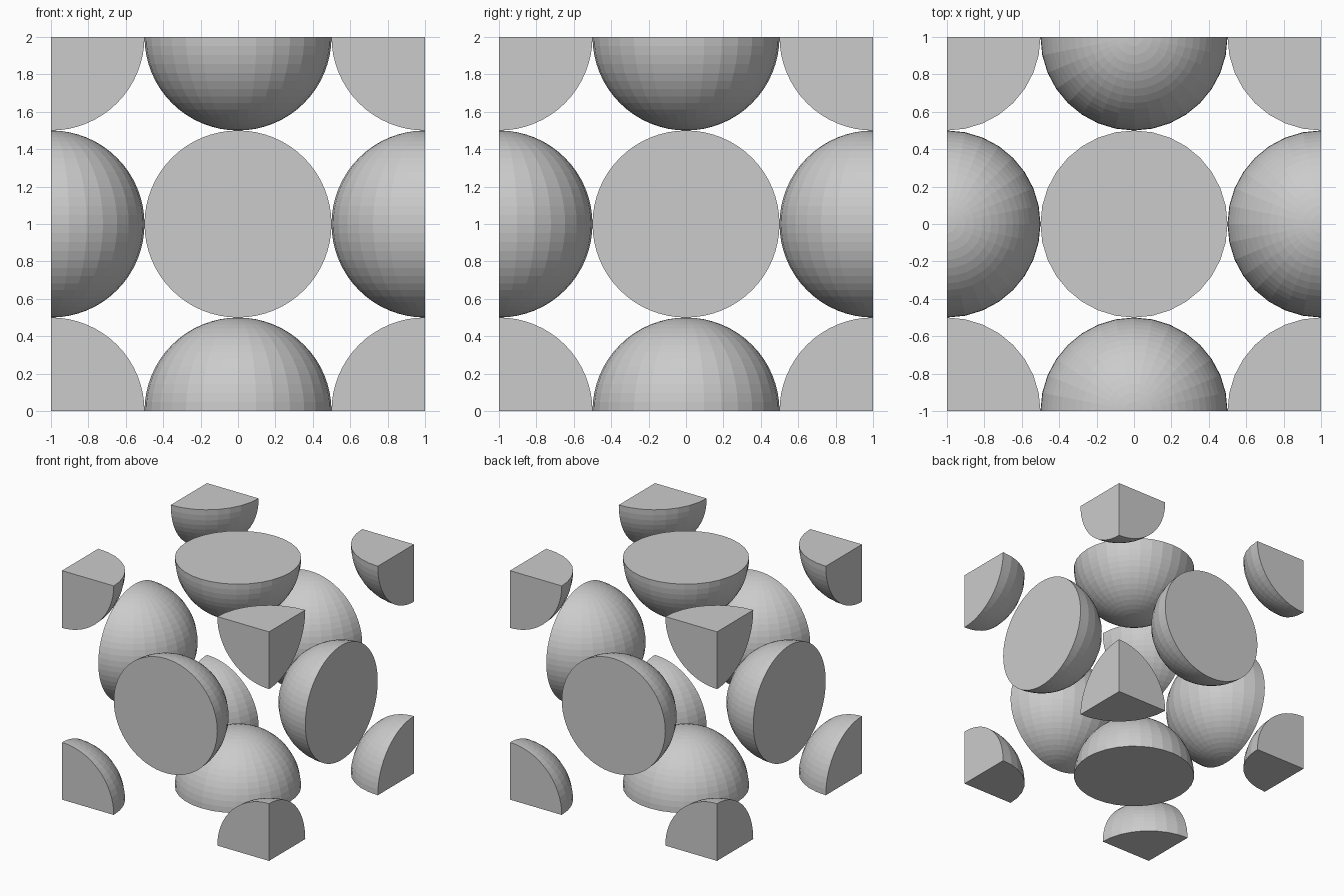
import bpy, bmesh
from itertools import product
from mathutils import Vector

if "Cube" in bpy.data.objects:
    bpy.data.objects.remove(bpy.data.objects["Cube"])

RADIUS = 0.5
SEGMENTS, RINGS = 32, 32

grey = bpy.data.materials.new("light grey")
grey.diffuse_color = (0.6, 0.6, 0.6, 1)
grey.use_nodes = True
grey.node_tree.nodes["Principled BSDF"].inputs["Base Color"].default_value = grey.diffuse_color


def cut_sphere(name, direction):
    """Sphere on the unit cube's surface, trimmed flush with the cube faces it crosses."""
    bm = bmesh.new()
    bmesh.ops.create_uvsphere(bm, u_segments=SEGMENTS, v_segments=RINGS, radius=RADIUS)
    for axis in range(3):
        if direction[axis] == 0:
            continue
        normal = Vector((0, 0, 0))
        normal[axis] = direction[axis]
        bmesh.ops.bisect_plane(bm, geom=bm.verts[:] + bm.edges[:] + bm.faces[:], dist=1e-5,
                               plane_co=(0, 0, 0), plane_no=normal, clear_outer=True)
        # cap the open cut
        bmesh.ops.holes_fill(bm, edges=[e for e in bm.edges if e.is_boundary], sides=0)
    bmesh.ops.recalc_face_normals(bm, faces=bm.faces[:])
    mesh = bpy.data.meshes.new(name)
    bm.to_mesh(mesh)
    bm.free()
    mesh.materials.append(grey)
    obj = bpy.data.objects.new(name, mesh)
    obj.location = Vector(direction) + Vector((0, 0, 1))
    bpy.context.collection.objects.link(obj)


# eighth spheres at the eight corners
for i, corner in enumerate(product((-1, 1), repeat=3)):
    cut_sphere(f"corner_eighth_{i + 1}", corner)

# half spheres on the six face centres
faces = {"left": (-1, 0, 0), "right": (1, 0, 0), "front": (0, -1, 0),
         "back": (0, 1, 0), "bottom": (0, 0, -1), "top": (0, 0, 1)}
for side, direction in faces.items():
    cut_sphere(f"{side}_half_sphere", direction)
